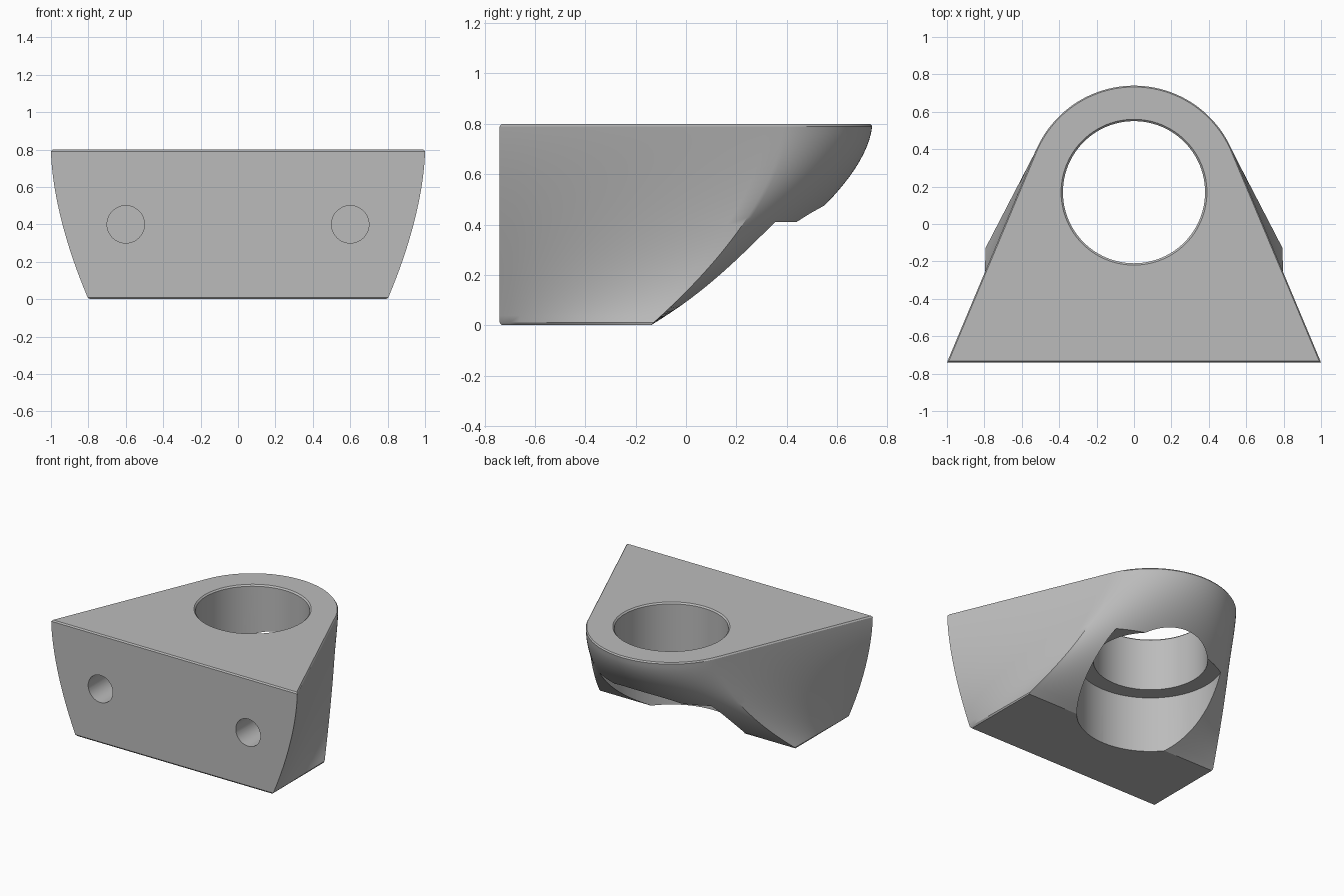
import bpy, bmesh
from math import sin, cos, pi, radians
from mathutils import Vector

cube = bpy.data.objects.get("Cube")
if cube:
    bpy.data.objects.remove(cube)

# One material for the whole part
grey = bpy.data.materials.new("light grey")
grey.use_nodes = True
colour = (0.5, 0.5, 0.5, 1)
grey.diffuse_color = colour
grey.node_tree.nodes["Principled BSDF"].inputs["Base Color"].default_value = colour

HEIGHT, FRONT, AXIS_Y = 0.8, -0.74, 0.17
OUTER, BORE, POCKET, LEDGE = 0.57, 0.38, 0.49, 0.41
FILLET = 0.01


def finish(bm, name):
    bmesh.ops.recalc_face_normals(bm, faces=bm.faces)
    mesh = bpy.data.meshes.new(name)
    bm.to_mesh(mesh)
    bm.free()
    mesh.materials.append(grey)
    obj = bpy.data.objects.new(name, mesh)
    bpy.context.collection.objects.link(obj)
    return obj


def bridge(bm, a, b):
    for i in range(len(a)):
        j = (i + 1) % len(a)
        bm.faces.new((a[i], a[j], b[j], b[i]))


def run(a, b, n):
    return [Vector(a).lerp(Vector(b), i / n) for i in range(n)]


# Matching outlines: rectangular foot and rounded, tapered top
SIDE, ARC = 16, 64
tangent = radians(22.4)
tx, ty = OUTER * cos(tangent), AXIS_Y + OUTER * sin(tangent)
foot = (run((-0.8, FRONT), (0.8, FRONT), SIDE) + run((0.8, FRONT), (0.8, -0.14), SIDE)
        + run((0.8, -0.14), (-0.8, -0.14), ARC) + run((-0.8, -0.14), (-0.8, FRONT), SIDE))
arc = [tangent + (pi - 2 * tangent) * i / ARC for i in range(ARC)]
top = (run((-1, FRONT), (1, FRONT), SIDE) + run((1, FRONT), (tx, ty), SIDE)
       + [Vector((OUTER * cos(a), AXIS_Y + OUTER * sin(a))) for a in arc]
       + run((-tx, ty), (-1, FRONT), SIDE))

# Body lofted between the outlines, meeting the top at a right angle
bm = bmesh.new()
steps = 28
levels = [(0, FILLET)] + [(FILLET + (HEIGHT - 2 * FILLET) * i / steps, 0)
                          for i in range(steps + 1)] + [(HEIGHT, FILLET)]
rings = []
for z, inset in levels:
    s = 1 - (1 - z / HEIGHT) ** 1.7
    ring = []
    for a, b in zip(foot, top):
        p = a.lerp(b, s)
        ring.append(bm.verts.new((p.x * (1 - inset), p.y * (1 - inset), z)))
    rings.append(ring)
for lower, upper in zip(rings, rings[1:]):
    bridge(bm, lower, upper)
bm.faces.new(rings[0])
bm.faces.new(rings[-1])
body = finish(bm, "bracket_body")


def lathe(name, profile, n=96):
    """Closed turned solid about the z axis from (radius, z) points."""
    bm = bmesh.new()
    turned = [[bm.verts.new((r * cos(2 * pi * i / n), r * sin(2 * pi * i / n), z))
               for i in range(n)] for r, z in profile]
    for a, b in zip(turned, turned[1:]):
        bridge(bm, a, b)
    bm.faces.new(turned[0])
    bm.faces.new(turned[-1])
    return finish(bm, name)


# Stepped bore: wide pocket below, narrow hole with an eased top edge
bore = lathe("bore_cutter", [
    (POCKET, -0.1), (POCKET, LEDGE), (BORE, LEDGE),
    (BORE, HEIGHT - FILLET), (BORE + FILLET, HEIGHT), (BORE + FILLET, 0.9)])
bore.location.y = AXIS_Y
cutters = [bore]

# Blind screw holes in the front
for side, x in (("left", 0.6), ("right", -0.6)):
    hole = lathe(side + "_screw_hole_cutter", [(0.1, -0.1), (0.1, 0.4)], 48)
    hole.rotation_euler.x = -pi / 2
    hole.location = (x, FRONT, 0.4)
    cutters.append(hole)

for cutter in cutters:
    cutter.hide_render = True
    cutter.display_type = 'WIRE'
    cut = body.modifiers.new(cutter.name, 'BOOLEAN')
    cut.operation = 'DIFFERENCE'
    cut.solver = 'EXACT'
    cut.object = cutter

# Apply the cuts, then shade smooth with sharp edges kept
bpy.context.view_layer.objects.active = body
body.select_set(True)
for cutter in cutters:
    bpy.ops.object.modifier_apply(modifier=cutter.name)
    bpy.data.objects.remove(cutter)
bpy.ops.object.shade_smooth_by_angle(angle=radians(30))
